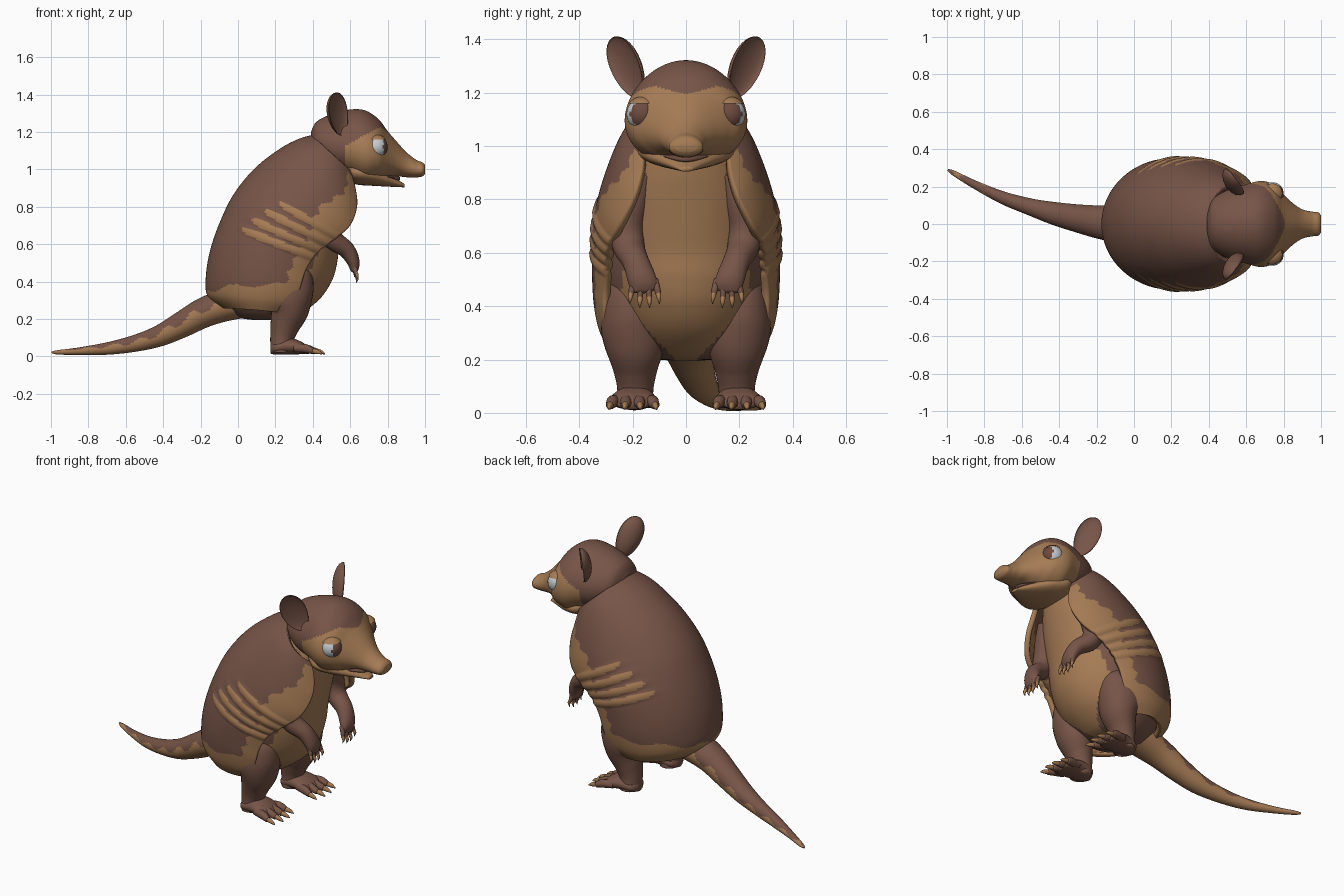
import bpy, bmesh, math
from mathutils import Vector, Matrix

if "Cube" in bpy.data.objects:
    bpy.data.objects.remove(bpy.data.objects["Cube"])


def material(name, rgb):
    m = bpy.data.materials.new(name)
    m.use_nodes = True
    m.diffuse_color = (*rgb, 1)
    bsdf = m.node_tree.nodes["Principled BSDF"]
    bsdf.inputs["Base Color"].default_value = (*rgb, 1)
    bsdf.inputs["Roughness"].default_value = 0.8
    return m


DARK, TAN, WHITE, IRIS = range(4)
MATS = [material("dark_brown", (0.185, 0.09, 0.063)), material("tan", (0.38, 0.2, 0.09)),
        material("eye_white", (0.55, 0.6, 0.62)), material("iris_brown", (0.15, 0.07, 0.05))]


def finish(name, bm, rule, fix_normals=True):
    """Colour the faces by a rule (or one colour) and make a smooth object."""
    if fix_normals:
        bmesh.ops.recalc_face_normals(bm, faces=bm.faces)
    bm.normal_update()
    for f in bm.faces:
        f.smooth = True
        f.material_index = rule(f.calc_center_median(), f.normal) if callable(rule) else rule
    me = bpy.data.meshes.new(name)
    bm.to_mesh(me)
    bm.free()
    for m in MATS:
        me.materials.append(m)
    ob = bpy.data.objects.new(name, me)
    bpy.context.collection.objects.link(ob)
    return ob


def spline(rows, v):
    """Catmull-Rom interpolation of a list of rows at parameter v."""
    i = min(int(v), len(rows) - 2)
    t = v - i
    p = [rows[max(0, min(len(rows) - 1, i + k))] for k in (-1, 0, 1, 2)]
    return [b + 0.5 * t * (c - a + t * (2 * a - 5 * b + 4 * c - d + t * (3 * (b - c) + d - a)))
            for a, b, c, d in zip(*p)]


def loft(name, rows, rule, axis=None, steps=8, seg=32, shape=None):
    """Skin elliptical rings given as (x, y, z, half width, half depth)."""
    bm = bmesh.new()
    n = (len(rows) - 1) * steps
    samples = [spline(rows, k / steps) for k in range(n + 1)]
    rings = []
    for k, s in enumerate(samples):
        ahead, behind = samples[min(k + 1, n)], samples[max(k - 1, 0)]
        t = Vector(axis) if axis else (Vector(ahead[:3]) - Vector(behind[:3])).normalized()
        side = (Vector((0, 1, 0)) - t * t.y).normalized()
        up = t.cross(side)
        ring = []
        for j in range(seg):
            a = 2 * math.pi * j / seg
            w, h = math.cos(a), math.sin(a)
            if shape:
                w *= shape(h)
            ring.append(bm.verts.new(Vector(s[:3]) + side * w * s[3] + up * h * s[4]))
        rings.append(ring)
    for r, q in zip(rings, rings[1:]):
        for j in range(seg):
            bm.faces.new((r[j], r[(j + 1) % seg], q[(j + 1) % seg], q[j]))
    bm.faces.new(rings[0])
    bm.faces.new(rings[-1])
    return finish(name, bm, rule)


def ball(name, loc, size, rule, keep=None, bend=None, turn=None):
    """Scaled sphere, optionally trimmed or bent."""
    bm = bmesh.new()
    bmesh.ops.create_uvsphere(bm, u_segments=32, v_segments=20, radius=1)
    if keep:
        bmesh.ops.delete(bm, geom=[f for f in bm.faces if not keep(f.normal)], context="FACES")
    if bend:
        for v in bm.verts:
            v.co = bend(v.co)
    m = Matrix.Translation(loc) @ (turn or Matrix()) @ Matrix.Diagonal((*size, 1))
    bmesh.ops.transform(bm, matrix=m, verts=bm.verts)
    return finish(name, bm, rule)


# Torso with a tan belly narrowing to a V between the legs
def belly(c, n):
    half = 0.15 + 0.09 * max(0, min(1, (0.9 - c.z) / 0.4))
    half = min(half, 0.04 + max(0, c.z - 0.2) * 0.95)
    front = c.x > 0.1 + 0.3 * c.z
    return TAN if abs(c.y) < half and (front or c.z < 0.3) else DARK


loft("torso", [(.14, 0, .195, .05, .06), (.15, 0, .215, .16, .16), (.17, 0, .30, .24, .26),
               (.19, 0, .4, .28, .31), (.21, 0, .5, .3, .32), (.25, 0, .6, .3, .29),
               (.31, 0, .7, .28, .25), (.37, 0, .8, .26, .21), (.42, 0, .9, .22, .18),
               (.47, 0, 1, .17, .14), (.5, 0, 1.1, .12, .1)], belly, axis=(0, 0, 1), steps=12, seg=96)

# Shell: rows of back x, back z, front edge x, front edge z, half width, front edge y
SHELL = [(-.085, .27, .22, .245, .275, .255), (-.152, .335, .30, .30, .31, .28),
         (-.155, .45, .33, .38, .33, .295), (-.13, .58, .36, .47, .337, .295),
         (-.08, .72, .42, .56, .338, .285), (-.01, .86, .51, .63, .333, .275),
         (.095, .99, .59, .70, .31, .24), (.22, 1.09, .625, .80, .272, .19),
         (.32, 1.145, .615, .90, .235, .16), (.4, 1.17, .59, .99, .195, .155)]
BANDS = [(4.0, .33), (4.45, .37), (4.95, .41), (5.45, .46)]


def band(u, v):
    """Height of the raised flank bands, 0 to 1."""
    best = 0
    for centre, start in BANDS:
        along = min(1, max(0, (u - start) / 0.15))
        best = max(best, along * (1 - abs(v - centre + 0.5 * (u - start)) / 0.2))
    return best


def shell_colour(u, v):
    edge = 0.88 - 0.13 * math.exp(-((v - 6) / 1.2) ** 2) + 0.015 * math.sin(v * 9)
    hem = 1.0 + 0.1 * math.sin(u * 17) + 1.1 * u
    return TAN if v < hem or (u > edge and v < 8.6) or band(u, v) > 0.4 else DARK


def build_shell(rows_n=130, cols=160):
    bm = bmesh.new()
    grid = []
    for i in range(rows_n + 1):
        v = i / rows_n * (len(SHELL) - 1)
        xb, zb, xf, zf, w, yf = spline(SHELL, v)
        arc = math.pi - math.asin(min(1, yf / w))
        a = (xf - xb) / (1 - math.cos(arc))
        line = []
        for j in range(cols + 1):
            u = 2 * j / cols - 1
            lift = 1 + 0.03 * band(abs(u), v)
            x = xb + a * (1 - math.cos(u * arc))
            z = zb + (zf - zb) * (x - xb) / (xf - xb)
            line.append(bm.verts.new((x, w * math.sin(u * arc) * lift, z)))
        grid.append(line)
    colours = []
    for i in range(rows_n):
        for j in range(cols):
            bm.faces.new((grid[i][j], grid[i + 1][j], grid[i + 1][j + 1], grid[i][j + 1]))
            colours.append(shell_colour(abs(2 * (j + .5) / cols - 1), (i + .5) / rows_n * (len(SHELL) - 1)))
    ob = finish("shell", bm, DARK, fix_normals=False)
    for poly, c in zip(ob.data.polygons, colours):
        poly.material_index = c
    mod = ob.modifiers.new("thickness", "SOLIDIFY")
    mod.thickness, mod.offset = 0.03, 0


build_shell()


# Head with dark crown and tan face, lower jaw and mouth
def face_mask(c, n):
    top = min(1.14 + 0.55 * (c.x - 0.6), 1.195 + 0.25 * abs(c.y))
    return TAN if c.x > 0.575 and c.z < top else DARK


loft("head", [(.39, 0, 1.16, .05, .04), (.42, 0, 1.155, .13, .10), (.5, 0, 1.145, .18, .15),
              (.6, 0, 1.14, .21, .18), (.68, 0, 1.12, .228, .195), (.75, 0, 1.105, .208, .165),
              (.8, 0, 1.08, .158, .125), (.85, 0, 1.055, .11, .092), (.9, 0, 1.025, .078, .067),
              (.95, 0, 1.005, .066, .048), (.985, 0, 1, .062, .038), (1, 0, 1, .045, .024)],
     face_mask, axis=(1, 0, 0), steps=14, seg=96, shape=lambda h: 1 - 0.13 * h)
loft("lower_jaw", [(.56, 0, 1, .13, .05), (.63, 0, .985, .18, .065), (.71, 0, .97, .16, .057),
                   (.78, 0, .95, .11, .041), (.84, 0, .93, .062, .024), (.89, 0, .913, .024, .009)],
     TAN, axis=(1, 0, 0))
loft("mouth", [(.76, 0, .967, .1, .01), (.81, 0, .96, .078, .012), (.85, 0, .952, .042, .012),
               (.865, 0, .95, .02, .008)], IRIS, axis=(1, 0, 0))


# Tail, dark above and tan below with a wavy edge
def tail_mask(c, n):
    return TAN if n.z < 0.1 + 0.25 * math.sin(c.x * 45) + max(0, -c.x - 0.6) * 2 else DARK


loft("tail", [(.06, 0, .29, .1, .08), (-.06, 0, .275, .105, .085), (-.18, .01, .235, .09, .08),
              (-.3, .03, .17, .075, .07), (-.42, .055, .11, .062, .057), (-.55, .09, .07, .046, .045),
              (-.7, .14, .042, .034, .033), (-.85, .21, .028, .022, .02), (-.96, .27, .022, .014, .012),
              (-.995, .29, .022, .005, .005)], tail_mask, steps=14, seg=40)


def cup(p):
    """Hollow the front half of an ear and taper its base."""
    return Vector((p.x if p.x < 0 else -0.45 * p.x, p.y * (0.95 + 0.12 * p.z), p.z))


# Paired parts
for side, s in (("left", 1), ("right", -1)):
    def limb(name, rows, rule, **kw):
        return loft(f"{side}_{name}", [(r[0], r[1] * s, *r[2:]) for r in rows], rule, **kw)

    turn = Matrix.Rotation(-s * 0.42, 4, "X") @ Matrix.Rotation(-0.2, 4, "Y") @ Matrix.Rotation(s * 0.7, 4, "Z")
    ball(f"{side}_ear", (.54, .228 * s, 1.295), (.055, .074, .124), DARK, bend=cup, turn=turn)

    eye = (.74, .163 * s, 1.12)
    ball(f"{side}_eye", eye, (.06, .06, .06), lambda c, n: IRIS if n.x > 0.62 else WHITE)
    ball(f"{side}_eyelid", eye, (.066, .066, .066), TAN, keep=lambda n: n.z > 0.55)
    ball(f"{side}_nostril", (.994, .028 * s, 1.002), (.006, .009, .007), IRIS)

    limb("arm", [(.51, .165, .9, .05, .05), (.495, .195, .8, .06, .06), (.48, .22, .7, .065, .065),
                 (.51, .215, .625, .06, .055), (.58, .19, .57, .05, .045), (.615, .168, .51, .053, .035),
                 (.622, .155, .465, .05, .022), (.624, .152, .45, .02, .01)], DARK)
    limb("leg", [(.25, .19, .52, .06, .08), (.255, .205, .44, .1, .135), (.27, .2, .34, .12, .135),
                 (.275, .192, .25, .112, .105), (.25, .19, .16, .083, .078), (.235, .19, .09, .068, .063),
                 (.235, .192, .02, .07, .06)], DARK)
    limb("foot", [(.175, .192, .04, .03, .025), (.2, .192, .045, .065, .035), (.27, .195, .055, .078, .045),
                  (.34, .2, .045, .085, .033), (.38, .2, .03, .05, .018)], DARK, axis=(1, 0, 0))

    for i in range(4):
        d = i - 1.5
        reach = 0.015 * (1.5 - abs(d))
        y = .155 + .025 * d
        limb(f"finger_{i + 1}", [(.612, y, .5, .013, .013), (.626, y + .006 * d, .465, .013, .013),
                                 (.63, y + .01 * d, .44 - reach, .009, .009)], DARK, seg=12, steps=4)
        limb(f"finger_claw_{i + 1}", [(.629, y + .009 * d, .45 - reach, .01, .01),
                                      (.637, y + .011 * d, .43 - reach, .008, .008),
                                      (.632, y + .012 * d, .408 - reach, .001, .001)], TAN, seg=12, steps=4)
        y = .2 + .042 * d
        limb(f"toe_{i + 1}", [(.3, y, .045, .02, .02), (.36, y + .008 * d, .042, .023, .024),
                              (.4 + reach, y + .014 * d, .028, .017, .016)], DARK, seg=12, steps=4)
        limb(f"toe_claw_{i + 1}", [(.39 + reach, y + .013 * d, .032, .014, .014),
                                   (.425 + reach, y + .016 * d, .024, .01, .012),
                                   (.45 + reach, y + .018 * d, .014, .002, .003)], TAN, seg=12, steps=4)
